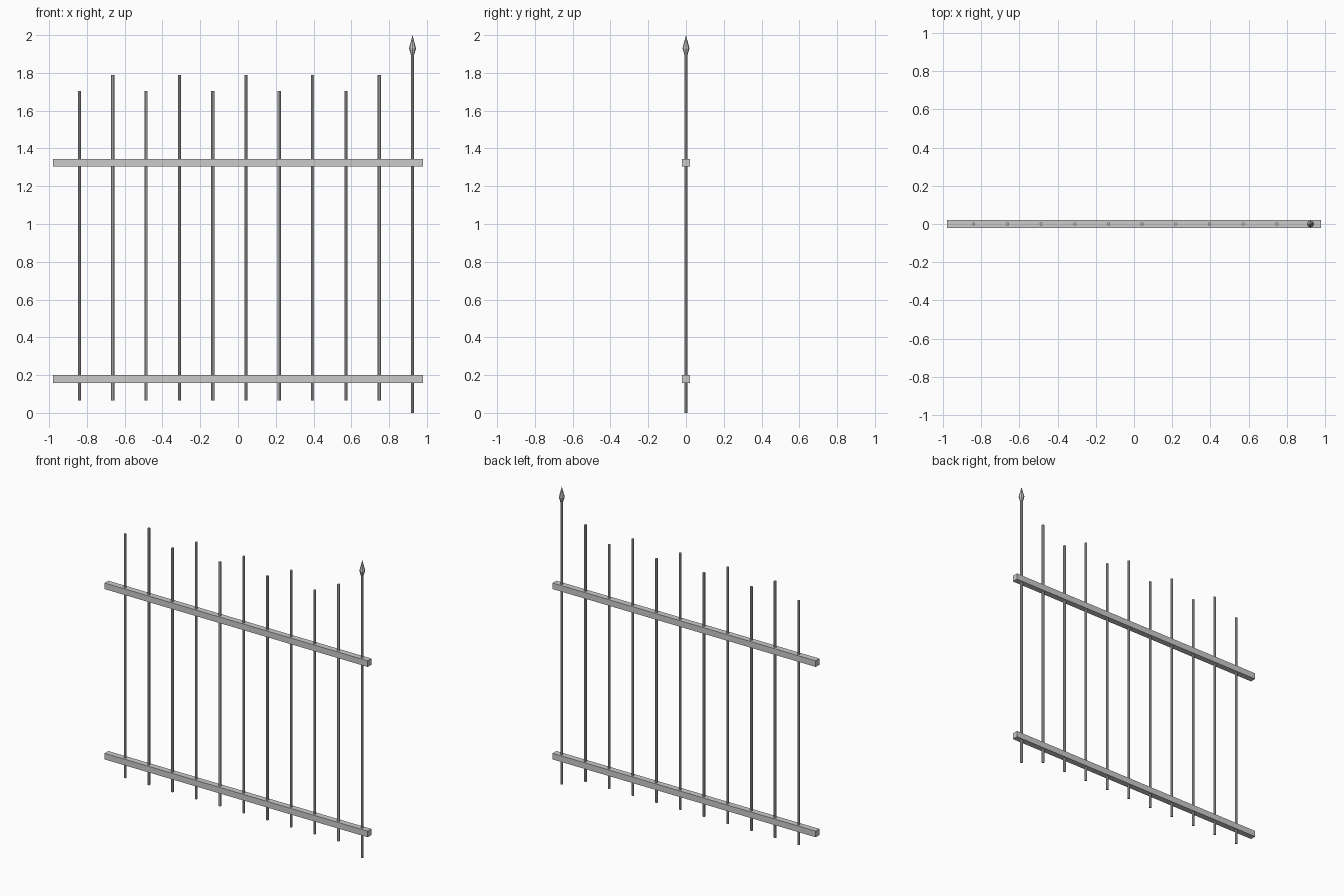
import bpy, bmesh
from math import cos, sin, pi

if "Cube" in bpy.data.objects:
    bpy.data.objects.remove(bpy.data.objects["Cube"])

SIDES = 8

def finish(name, bm):
    bmesh.ops.recalc_face_normals(bm, faces=bm.faces)
    me = bpy.data.meshes.new(name)
    bm.to_mesh(me)
    bm.free()
    ob = bpy.data.objects.new(name, me)
    bpy.context.collection.objects.link(ob)
    return ob

def box(name, size, loc):
    bm = bmesh.new()
    bmesh.ops.create_cube(bm, size=1)
    bmesh.ops.scale(bm, vec=size, verts=bm.verts)
    bmesh.ops.translate(bm, vec=loc, verts=bm.verts)
    return finish(name, bm)

def turned(name, x, profile):
    """Faceted turned part from (radius, z) pairs; radius 0 makes a point."""
    bm = bmesh.new()
    rings = []
    for r, z in profile:
        n = SIDES if r else 1
        rings.append([bm.verts.new((x + r * cos(2 * pi * k / SIDES), r * sin(2 * pi * k / SIDES), z))
                      for k in range(n)])
    for a, b in zip(rings, rings[1:]):
        for k in range(SIDES):
            j = (k + 1) % SIDES
            bm.faces.new((a[k], a[j], b[0]) if len(b) == 1 else (a[k], a[j], b[j], b[k]))
    for ring in (rings[0], rings[-1]):
        if len(ring) > 1:
            bm.faces.new(ring)
    return finish(name, bm)

# Horizontal rails
for name, z in (("lower_rail", 0.179), ("upper_rail", 1.324)):
    box(name, (1.957, 0.04, 0.041), (0, 0, z))

# Pickets of alternating height
R = 0.0085
for i in range(10):
    top = 1.79 if i % 2 else 1.705
    turned(f"picket_{i + 1}", -0.839 + 0.1763 * i, [(R, 0.065), (R, top)])

# Tall end post with a spear tip
turned("end_post", 0.924, [(R, 0), (R, 1.9)])
turned("spear_tip", 0.924, [(R, 1.895), (0.0185, 1.93), (0, 2.0)])
